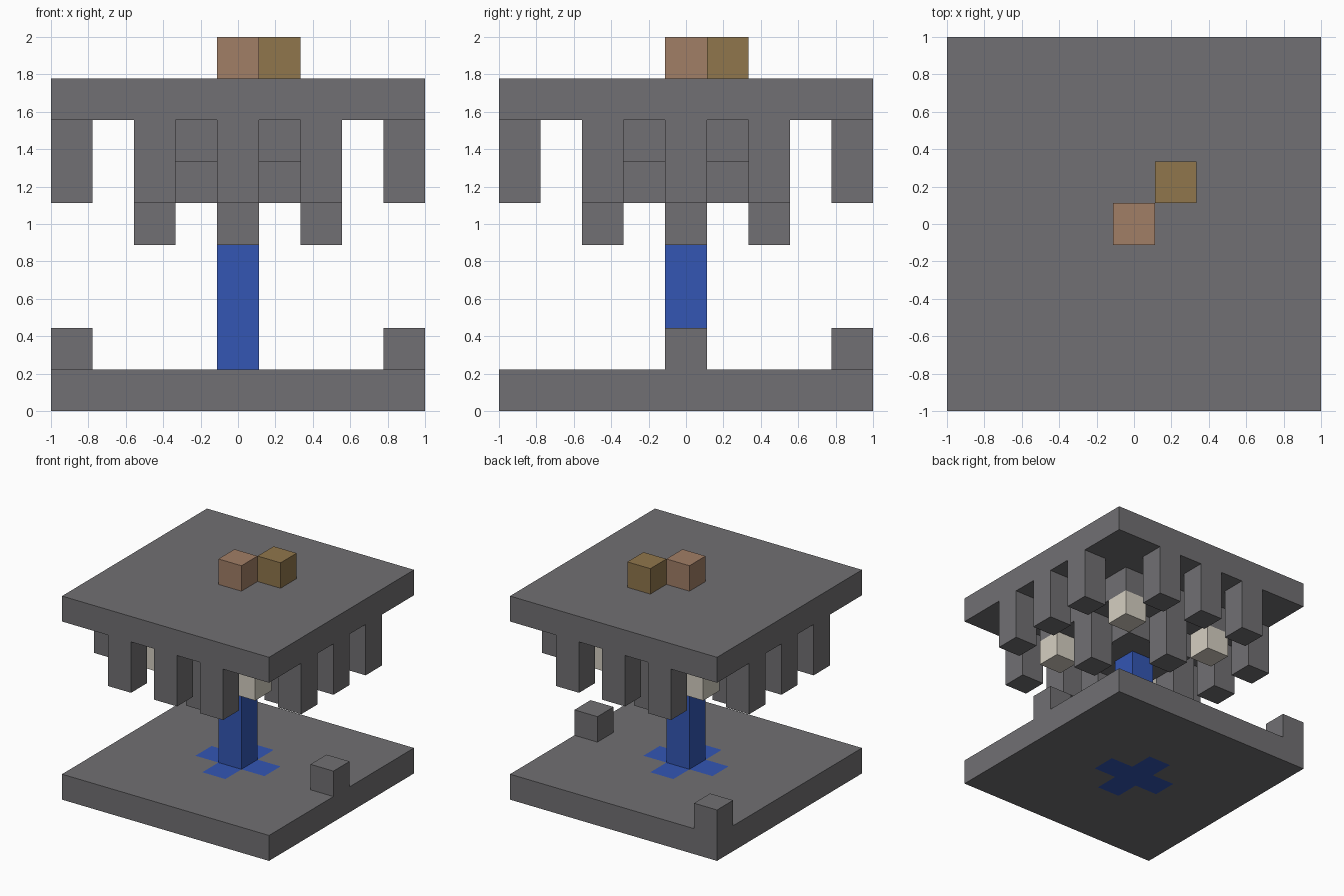
import bpy
import bmesh
from mathutils import Matrix, Vector

CELL = 2 / 9  # everything sits on a nine-cell block grid


def linear(c):
    c /= 255
    return c / 12.92 if c <= 0.04045 else ((c + 0.055) / 1.055) ** 2.4


def material(name, *rgb):
    color = (*(linear(c) for c in rgb), 1)
    mat = bpy.data.materials.new(name)
    mat.use_nodes = True
    mat.diffuse_color = color
    mat.node_tree.nodes["Principled BSDF"].inputs["Base Color"].default_value = color
    return mat


def block(bm, x, y, low, high, width=1):
    """Box centred on cell (x, y) from the middle, between two grid levels."""
    place = Matrix.Translation(Vector((x, y, (low + high) / 2)) * CELL)
    size = Matrix.Diagonal((width * CELL, width * CELL, (high - low) * CELL, 1))
    bmesh.ops.create_cube(bm, size=1, matrix=place @ size)


def finish(name, bm, *mats):
    mesh = bpy.data.meshes.new(name)
    bm.to_mesh(mesh)
    bm.free()
    for mat in mats:
        mesh.materials.append(mat)
    obj = bpy.data.objects.new(name, mesh)
    bpy.context.collection.objects.link(obj)
    return obj


def blocks(name, mat, cells, low, high, width=1):
    bm = bmesh.new()
    for x, y in cells:
        block(bm, x, y, low, high, width)
    return finish(name, bm, mat)


default = bpy.data.objects.get("Cube")
if default:
    bpy.data.objects.remove(default, do_unlink=True)

stone = material("grey stone", 113, 112, 115)
water = material("blue water", 51, 86, 180)
lamp = material("pale lamp", 213, 207, 194)
clay = material("pinkish clay", 161, 126, 102)
wood = material("ochre wood", 144, 118, 76)

# Floor slab, cut so that a cross of water lies flush in its middle
bm = bmesh.new()
block(bm, 0, 0, 0, 1, 9)
for axis in (Vector((1, 0, 0)), Vector((0, 1, 0))):
    for offset in (-1.5, -0.5, 0.5, 1.5):
        bmesh.ops.bisect_plane(bm, geom=bm.verts[:] + bm.edges[:] + bm.faces[:],
                               plane_co=axis * offset * CELL, plane_no=axis)
bm.normal_update()
for face in bm.faces:
    c = face.calc_center_median() / CELL
    if abs(face.normal.z) > 0.5 and abs(c.x) + abs(c.y) < 1.4:
        face.material_index = 1
finish("floor_slab", bm, stone, water)

# Loose blocks and the falling water column
blocks("floor_blocks", stone, [(4, 0), (-4, 4)], 1, 2)
blocks("water_column", water, [(0, 0)], 1, 5)

# Stepped ceiling
blocks("roof_slab", stone, [(0, 0)], 7, 8, 9)
blocks("ceiling_step_upper", stone, [(0, 0)], 6, 7, 5)
blocks("ceiling_step_lower", stone, [(0, 0)], 5, 6, 3)

# Hanging pillars around the rim and around the water
rim = [(s * 4, t) for s in (-1, 1) for t in (-2, 0, 2)]
blocks("rim_pillars", stone, rim + [(y, x) for x, y in rim], 5, 7)
blocks("inner_pillars", stone, [(-2, 0), (2, 0), (0, -2), (0, 2)], 4, 6)

# Lamps under the corners of the upper step
blocks("lamps", lamp, [(x, y) for x in (-2, 2) for y in (-2, 2)], 5, 6)

# Two blocks on the roof
blocks("clay_block", clay, [(0, 0)], 8, 9)
blocks("wood_block", wood, [(1, 1)], 8, 9)
